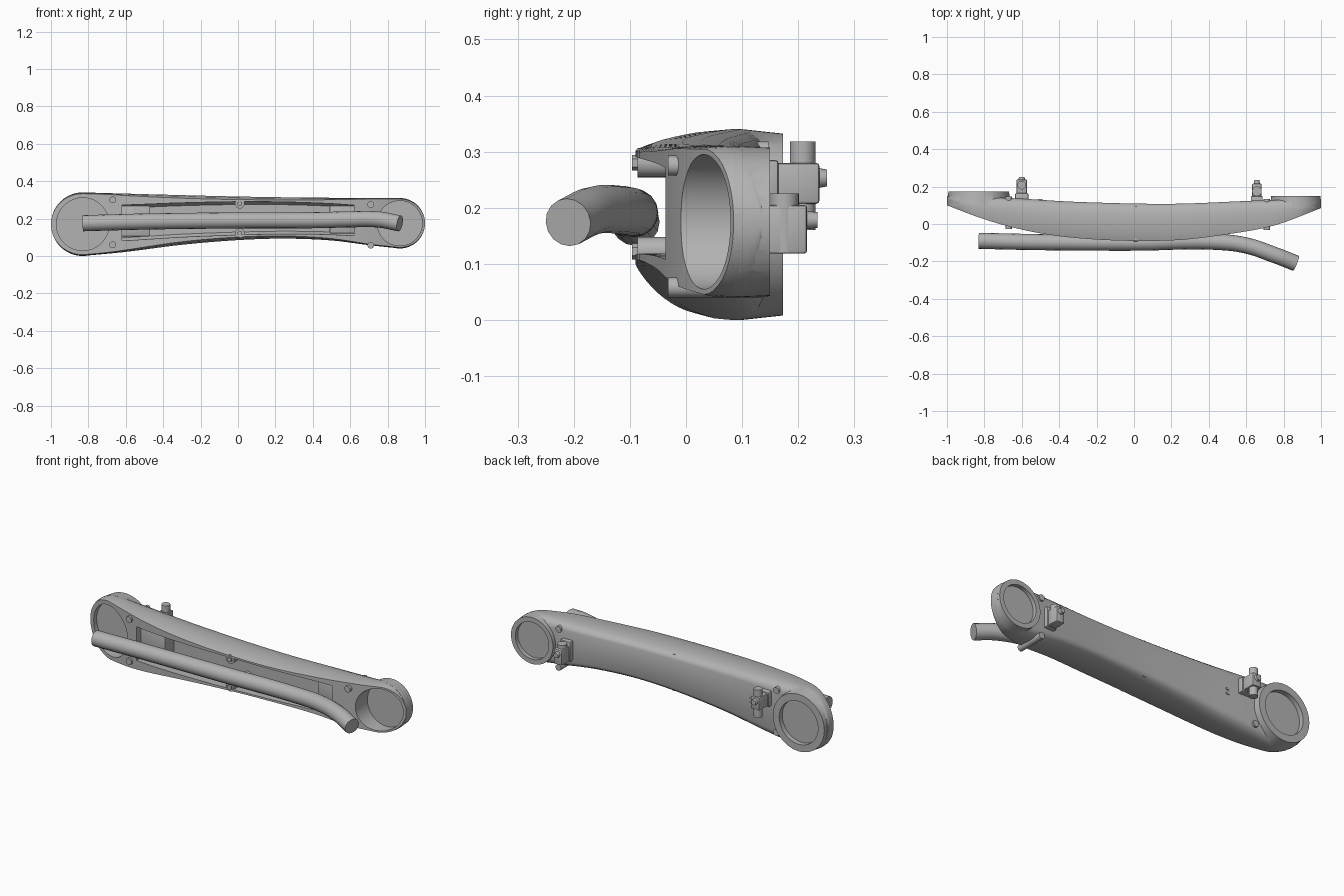
import bpy, bmesh, math
from mathutils import Matrix, Vector

if "Cube" in bpy.data.objects:
    bpy.data.objects.remove(bpy.data.objects["Cube"])

grey = bpy.data.materials.new("light_grey")
grey.use_nodes = True
COLOUR = (0.45, 0.45, 0.45, 1)
grey.diffuse_color = COLOUR
grey.node_tree.nodes["Principled BSDF"].inputs["Base Color"].default_value = COLOUR


def curve(points):
    """Smooth interpolation through sorted (x, value) points."""
    def slope(i):
        a, b = points[max(i - 1, 0)], points[min(i + 1, len(points) - 1)]
        return (b[1] - a[1]) / (b[0] - a[0])

    def at(x):
        x = min(max(x, points[0][0]), points[-1][0])
        i = 0
        while i < len(points) - 2 and x > points[i + 1][0]:
            i += 1
        (x0, a), (x1, b) = points[i], points[i + 1]
        d = x1 - x0
        t = (x - x0) / d
        return (a * (2*t**3 - 3*t*t + 1) + slope(i) * d * (t**3 - 2*t*t + t)
                + b * (3*t*t - 2*t**3) + slope(i + 1) * d * (t**3 - t*t))
    return at


def finish(bm, name, smooth=True):
    bmesh.ops.recalc_face_normals(bm, faces=bm.faces)
    me = bpy.data.meshes.new(name)
    bm.to_mesh(me)
    bm.free()
    ob = bpy.data.objects.new(name, me)
    bpy.context.collection.objects.link(ob)
    me.materials.append(grey)
    if smooth:
        shade(ob)
    return ob


def activate(ob):
    bpy.ops.object.select_all(action='DESELECT')
    ob.select_set(True)
    bpy.context.view_layer.objects.active = ob


def shade(ob):
    activate(ob)
    bpy.ops.object.shade_smooth_by_angle(angle=math.radians(32))


def cylinder(name, start, length, r1, r2=None, axis='Y', sides=32):
    bm = bmesh.new()
    turn = Matrix.Rotation(-math.pi / 2, 4, 'X') if axis == 'Y' else Matrix()
    m = Matrix.Translation(start) @ turn @ Matrix.Translation((0, 0, length / 2))
    bmesh.ops.create_cone(bm, cap_ends=True, segments=sides, radius1=r1,
                          radius2=r1 if r2 is None else r2, depth=length, matrix=m)
    return finish(bm, name)


def box(name, low, high, bevel=0.006):
    bm = bmesh.new()
    low, high = Vector(low), Vector(high)
    bmesh.ops.create_cube(bm, size=1, matrix=Matrix.Translation((low + high) / 2)
                          @ Matrix.Diagonal((*(high - low), 1)))
    if bevel:
        bmesh.ops.bevel(bm, geom=bm.edges[:], offset=bevel, segments=2, affect='EDGES', profile=0.5)
    return finish(bm, name)


def loft(name, sections):
    bm = bmesh.new()
    rings = [[bm.verts.new(p) for p in s] for s in sections]
    for a, b in zip(rings, rings[1:]):
        for i in range(len(a)):
            j = (i + 1) % len(a)
            bm.faces.new((a[i], a[j], b[j], b[i]))
    bm.faces.new(rings[0])
    bm.faces.new(rings[-1])
    return finish(bm, name, False)


def boolean(ob, other, operation):
    mod = ob.modifiers.new("join", 'BOOLEAN')
    mod.object, mod.operation, mod.solver = other, operation, 'EXACT'
    activate(ob)
    bpy.ops.object.modifier_apply(modifier=mod.name)
    bpy.data.objects.remove(other)


# Outline of the arm
BIG_X, BIG_Z, BIG_R = -0.83, 0.17, 0.17
SMALL_X, SMALL_Z, SMALL_R = 0.865, 0.175, 0.135
top = curve([(-0.83, 0.34), (-0.4, 0.328), (0, 0.318), (0.4, 0.312), (0.865, 0.31)])
bottom = curve([(-0.83, 0), (-0.6, 0.022), (-0.3, 0.06), (0, 0.085), (0.25, 0.093),
                (0.5, 0.083), (0.7, 0.058), (0.865, 0.04)])
front = curve([(-1, 0.1), (-0.8, 0.025), (-0.6, -0.03), (-0.4, -0.065), (-0.2, -0.083),
               (0, -0.09), (0.25, -0.085), (0.5, -0.055), (0.75, -0.008), (1, 0.085)])
back = curve([(-1, 0.15), (-0.65, 0.138), (-0.3, 0.118), (0.2, 0.108), (0.65, 0.125), (1, 0.135)])


def limits(x):
    """Centre height and half height of the arm at x."""
    for cx, cz, r, side in ((BIG_X, BIG_Z, BIG_R, -1), (SMALL_X, SMALL_Z, SMALL_R, 1)):
        if (x - cx) * side > 0:
            return cz, math.sqrt(max(r * r - (x - cx)**2, 0))
    return (top(x) + bottom(x)) / 2, (top(x) - bottom(x)) / 2


def arm_section(x):
    cz, h = limits(x)
    f, b = front(x), back(x)
    lip = 0.86 + 0.1 * min(1, (x / 0.7)**2)
    half = [(lip, 0), (lip + (1 - lip) * 0.6, 0.14), (1, 0.42), (1, 0.58),
            (0.975, 0.76), (0.91, 0.9), (0.82, 0.97), (0.7, 1)]
    loop = half + [(-v, w) for v, w in reversed(half)]
    return [(x, f + (b - f) * w, cz + h * v) for v, w in loop]


ANGLES = [84, 76, 68, 58, 48, 38, 28, 18, 9]
stations = [BIG_X - BIG_R * math.sin(math.radians(a)) for a in ANGLES]
stations += [BIG_X + (SMALL_X - BIG_X) * i / 32 for i in range(33)]
stations += [SMALL_X + SMALL_R * math.sin(math.radians(a)) for a in reversed(ANGLES)]
arm = loft("arm_shell", [arm_section(x) for x in stations])

# Joint rings joined to the back of the arm
boolean(arm, cylinder("big_ring", (BIG_X, 0.1, BIG_Z), 0.073, 0.17, 0.162, sides=64), 'UNION')
boolean(arm, cylinder("small_ring", (SMALL_X, 0.085, SMALL_Z), 0.065, 0.135, 0.132, sides=64), 'UNION')

# Long hollow channel open to the front
channel = curve([(-0.64, 0.1), (-0.3, 0.095), (0, 0.092), (0.3, 0.088), (0.64, 0.085)])


def channel_section(x):
    cz, _ = limits(x)
    h, floor = channel(x), back(x) - 0.03
    return [(x, -0.3, cz + h), (x, floor - 0.02, cz + h * 0.94), (x, floor, cz + h * 0.8),
            (x, floor, cz - h * 0.8), (x, floor - 0.02, cz - h * 0.94), (x, -0.3, cz - h)]


boolean(arm, loft("channel_cutter", [channel_section(-0.62 + 1.24 * i / 24) for i in range(25)]),
        'DIFFERENCE')

# Joint bores: deep from the front, shallow from the back
for x, z, r, floor, rear_r, rear in ((BIG_X, BIG_Z, 0.141, 0.115, 0.122, 0.145),
                                     (SMALL_X, SMALL_Z, 0.12, 0.1, 0.105, 0.127)):
    boolean(arm, cylinder("front_bore", (x, -0.3, z), 0.3 + floor, r, sides=64), 'DIFFERENCE')
    boolean(arm, cylinder("rear_bore", (x, rear, z), 0.2, rear_r, sides=64), 'DIFFERENCE')
shade(arm)

# Raised shelves at the channel ends, each with a small stud
for side, x0, x1, z0, z1 in (("right", -0.63, -0.47, 0.105, 0.27), ("left", 0.49, 0.63, 0.12, 0.27)):
    box(side + "_channel_shelf", (x0, 0.015, z0), (x1, 0.1, z1))
    cylinder(side + "_shelf_stud", ((x0 + x1) / 2, 0.01, 0.25), 0.02, 0.007, sides=12)

# Bolts through the arm ends
for x, z in ((-0.67, 0.3), (-0.67, 0.06), (0.71, 0.275), (0.71, 0.058)):
    cylinder("end_bolt", (x, front(x) - 0.014, z), back(x) - front(x) + 0.022, 0.018, sides=20)

# Screw posts in the middle of the channel
for z in (0.28, 0.122):
    cylinder("middle_post", (0.01, -0.086, z), 0.18, 0.026, sides=24)
    cylinder("middle_screw", (0.01, -0.096, z), 0.02, 0.014, sides=6)

# Cable hose running along the front
path = [(-0.83, -0.09, 0.175), (-0.5, -0.097, 0.184), (0, -0.1, 0.19), (0.45, -0.096, 0.192),
        (0.6, -0.115, 0.196), (0.75, -0.165, 0.195), (0.865, -0.21, 0.174)]
data = bpy.data.curves.new("cable_hose", 'CURVE')
data.dimensions = '3D'
data.bevel_depth, data.bevel_resolution, data.use_fill_caps = 0.043, 6, True
spline = data.splines.new('BEZIER')
spline.bezier_points.add(len(path) - 1)
for point, co in zip(spline.bezier_points, path):
    point.co = co
    point.handle_left_type = point.handle_right_type = 'AUTO'
hose = bpy.data.objects.new("cable_hose", data)
bpy.context.collection.objects.link(hose)
data.materials.append(grey)
activate(hose)
bpy.ops.object.convert(target='MESH')
shade(bpy.context.object)

# Rear clamp beside the big joint, holding an upright pin
box("big_clamp_foot", (-0.635, 0.1, 0.2), (-0.565, 0.165, 0.285))
box("big_clamp_block", (-0.628, 0.14, 0.207), (-0.572, 0.238, 0.28))
cylinder("big_clamp_pin", (-0.6, 0.208, 0.16), 0.158, 0.023, axis='Z', sides=24)
cylinder("big_clamp_knob", (-0.6, 0.225, 0.253), 0.026, 0.02, 0.015, sides=20)

# Rear clamp beside the small joint
box("small_clamp_foot", (0.625, 0.1, 0.115), (0.688, 0.15, 0.23))
box("small_clamp_block", (0.632, 0.13, 0.118), (0.682, 0.216, 0.205))
cylinder("small_clamp_boss", (0.657, 0.175, 0.12), 0.105, 0.026, axis='Z', sides=24)
cylinder("small_clamp_knob", (0.657, 0.2, 0.178), 0.034, 0.018, 0.014, sides=20)

# Small rear studs
for z in (0.17, 0.195):
    box("rear_stud", (-0.51, back(-0.5) - 0.01, z), (-0.49, back(-0.5) + 0.004, z + 0.012), 0)
